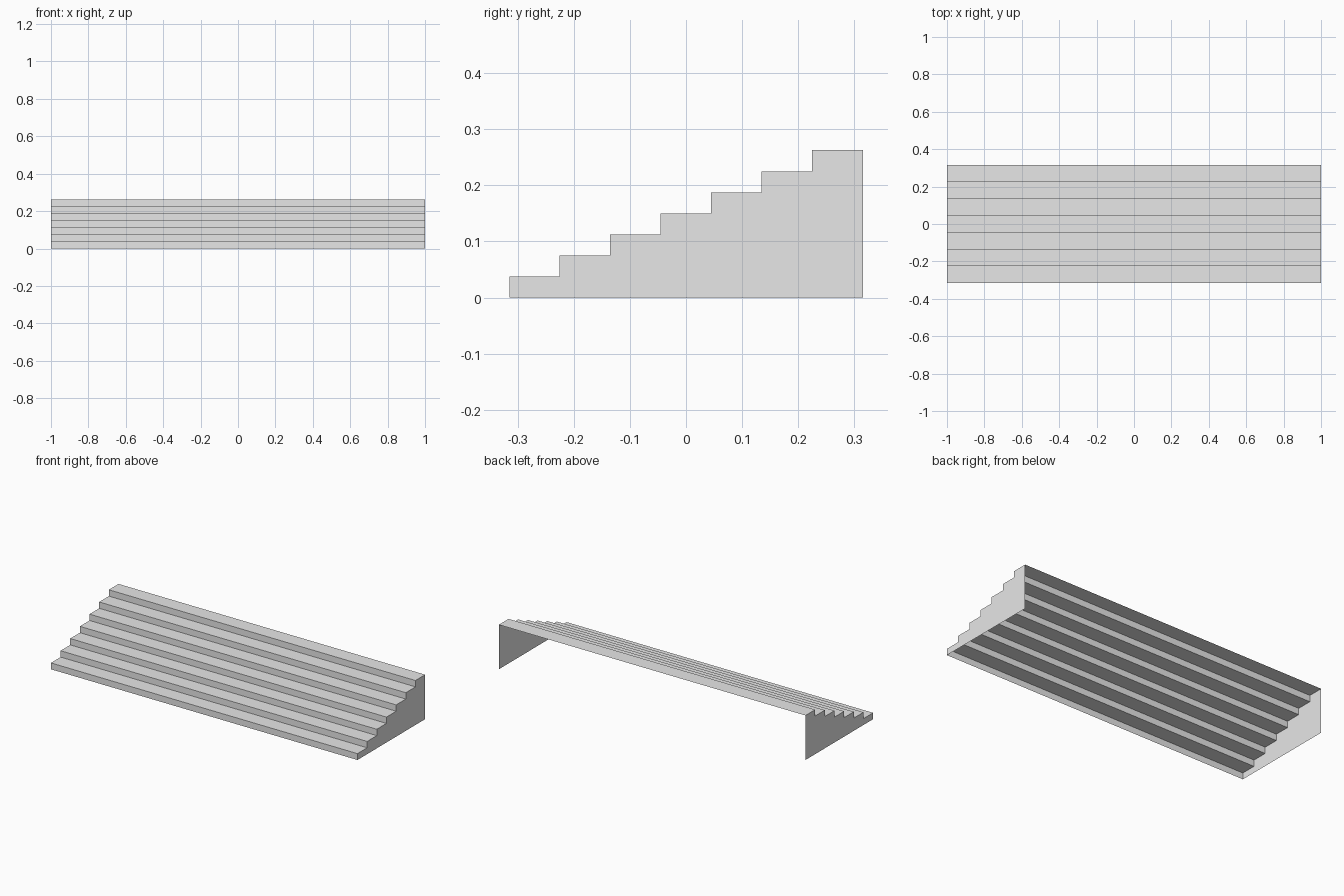
import bpy

if "Cube" in bpy.data.objects:
    bpy.data.objects.remove(bpy.data.objects["Cube"])

STEPS, TREAD, RISE = 7, 0.09, 0.0375
HALF_W, FRONT = 1.0, -STEPS * 0.09 / 2

grey = bpy.data.materials.new("light grey")
grey.diffuse_color = (0.8, 0.8, 0.8, 1)
grey.use_nodes = True
grey.node_tree.nodes["Principled BSDF"].inputs["Base Color"].default_value = grey.diffuse_color


def add_part(name, verts, faces):
    mesh = bpy.data.meshes.new(name)
    mesh.from_pydata(verts, [], faces)
    mesh.materials.append(grey)
    obj = bpy.data.objects.new(name, mesh)
    bpy.context.collection.objects.link(obj)
    return obj


# Stepped side profile (y, z), from the front foot to the top back edge
profile = [(FRONT, 0.0)]
for i in range(STEPS):
    z = (i + 1) * RISE
    profile += [(FRONT + i * TREAD, z), (FRONT + (i + 1) * TREAD, z)]
n = len(profile)

# Risers and treads: an open sheet swept across the width
add_part("steps",
         [(x, y, z) for x in (-HALF_W, HALF_W) for y, z in profile],
         [(i, i + n, i + n + 1, i + 1) for i in range(n - 1)])

# Side panels: the profile closed down to the ground at the back
outline = profile + [(-FRONT, 0.0)]
for name, x in (("left_side_panel", -HALF_W), ("right_side_panel", HALF_W)):
    order = list(range(len(outline)))
    if x > 0:
        order.reverse()
    add_part(name, [(x, y, z) for y, z in outline], [order])
